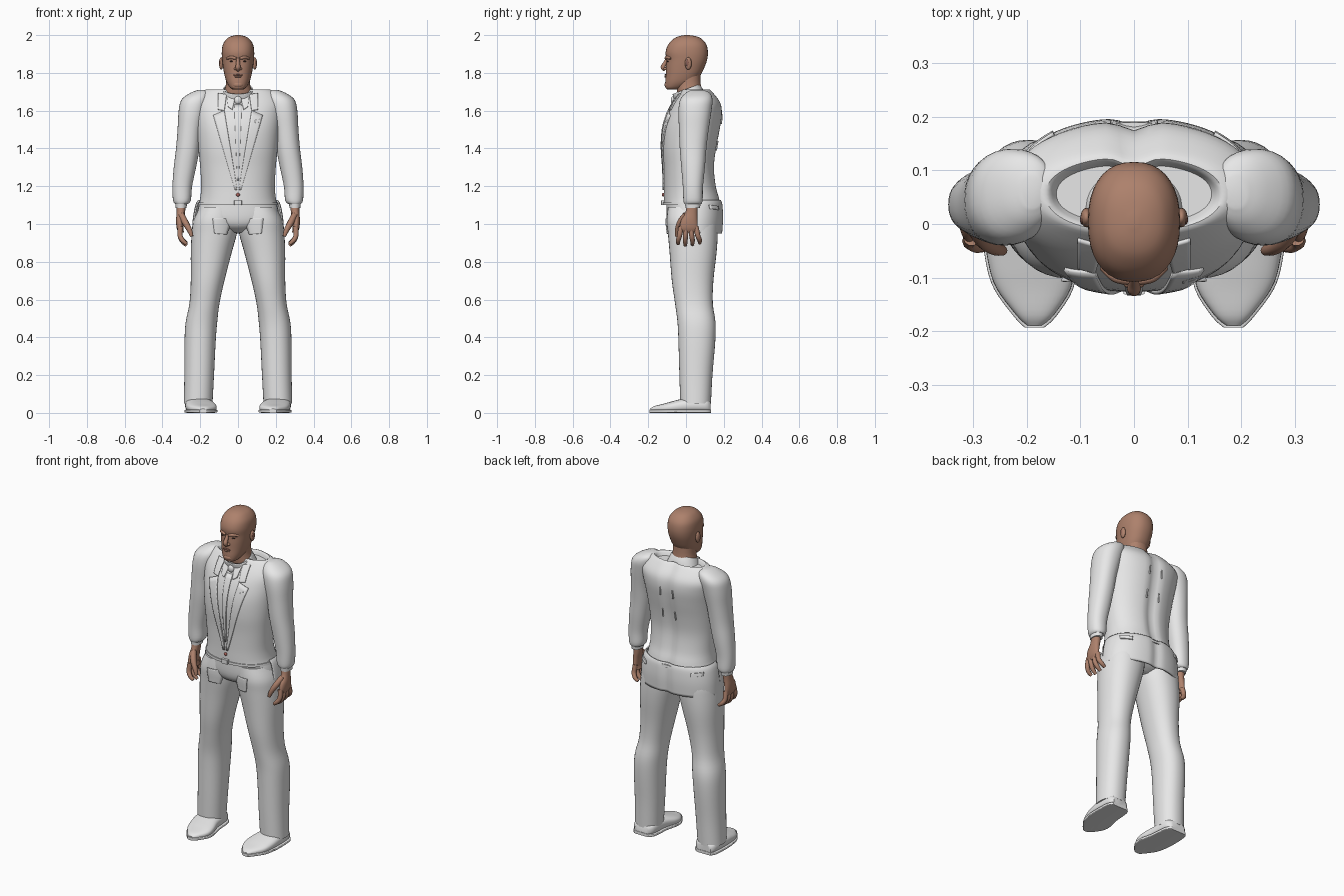
import bpy, bmesh, math
from mathutils import Vector, Matrix
from mathutils.bvhtree import BVHTree

if "Cube" in bpy.data.objects:
    bpy.data.objects.remove(bpy.data.objects["Cube"])


def material(name, r, g, b):
    m = bpy.data.materials.new(name)
    m.use_nodes = True
    m.diffuse_color = (r, g, b, 1)
    m.node_tree.nodes["Principled BSDF"].inputs["Base Color"].default_value = (r, g, b, 1)
    return m


CLOTH = material("pale grey cloth", .8, .8, .8)
SKIN = material("brown skin", .42, .22, .15)
LIP = material("dark lip", .27, .12, .09)
EYE = material("dark eye", .05, .03, .025)
BUTTON = material("red button", .4, .12, .1)
made = []


def finish(name, data, mat, mirror=False, thick=0):
    ob = bpy.data.objects.new(name, data)
    bpy.context.collection.objects.link(ob)
    data.materials.append(mat)
    if thick:
        mod = ob.modifiers.new("thickness", "SOLIDIFY")
        mod.thickness, mod.offset = thick, 0
    if mirror:
        ob.modifiers.new("mirror", "MIRROR")
    made.append(ob)
    return ob


def from_bmesh(name, bm, mat, **kw):
    bmesh.ops.recalc_face_normals(bm, faces=bm.faces[:])
    me = bpy.data.meshes.new(name)
    bm.to_mesh(me)
    bm.free()
    return finish(name, me, mat, **kw)


def refine(rings, steps=4):
    """Catmull-Rom interpolation between cross-sections."""
    out = []
    for i in range(len(rings) - 1):
        p = [rings[max(0, min(len(rings) - 1, i + k))] for k in (-1, 0, 1, 2)]
        for s in range(steps):
            t = s / steps
            out.append([b + t * (c - a) / 2 + t * t * (a - 2.5 * b + 2 * c - d / 2)
                        + t ** 3 * (1.5 * (b - c) + (d - a) / 2)
                        for a, b, c, d in zip(*p)])
    return out + [list(rings[-1])]


def loft(name, rings, mat, n=2.2, axis="z", arc=None, groove=0, segs=36, tilt=0, **kw):
    """Rings are (position, min a, max a, min b, max b) along an axis."""
    bm = bmesh.new()
    rows = []
    lo, hi = arc or (0, 360)
    for t, a0, a1, b0, b1 in refine(rings):
        row = []
        for i in range(segs + (1 if arc else 0)):
            ang = math.radians(lo + (hi - lo) * i / segs)
            c, s = math.cos(ang), math.sin(ang)
            a = (a0 + a1) / 2 + (a1 - a0) / 2 * math.copysign(abs(c) ** (2 / n), c)
            b = (b0 + b1) / 2 + (b1 - b0) / 2 * math.copysign(abs(s) ** (2 / n), s)
            if groove and s > 0:
                b -= groove * math.exp(-(a / .03) ** 2)
            row.append(bm.verts.new((a, b, t) if axis == "z" else (a, t, b)))
        rows.append(row)
    for r, q in zip(rows, rows[1:]):
        for i in range(segs):
            j = (i + 1) % len(r)
            bm.faces.new((r[i], r[j], q[j], q[i]))
    if not arc:
        bm.faces.new(rows[0])
        bm.faces.new(rows[-1])
    if tilt:
        mid = Vector((0, .03, rings[0][0]))
        bmesh.ops.rotate(bm, verts=bm.verts[:], cent=mid, matrix=Matrix.Rotation(tilt, 3, "X"))
    return from_bmesh(name, bm, mat, **kw)


def ball(name, centre, size, mat, mirror=True):
    bm = bmesh.new()
    bmesh.ops.create_uvsphere(bm, u_segments=20, v_segments=12, radius=1)
    bmesh.ops.transform(bm, verts=bm.verts[:],
                        matrix=Matrix.Translation(centre) @ Matrix.Diagonal((*size, 1)))
    return from_bmesh(name, bm, mat, mirror=mirror)


def tube(name, path, mat, mirror=True):
    """Path points are (x, y, z, radius)."""
    cu = bpy.data.curves.new(name, "CURVE")
    cu.dimensions, cu.bevel_depth, cu.bevel_resolution = "3D", 1, 3
    cu.use_fill_caps = True
    sp = cu.splines.new("POLY")
    pts = refine(path)
    sp.points.add(len(pts) - 1)
    for p, (x, y, z, r) in zip(sp.points, pts):
        p.co, p.radius = (x, y, z, 1), r
    return finish(name, cu, mat, mirror=mirror)


def plate(name, target, corners, side=-1, mat=CLOTH, mirror=True, thick=.008):
    """Four (x, z) corners laid onto the surface of a target part."""
    bpy.context.view_layer.update()
    tree = BVHTree.FromObject(target, bpy.context.evaluated_depsgraph_get())
    a, b, c, d = (Vector(p) for p in corners)
    bm = bmesh.new()
    grid = []
    for i in range(17):
        row = []
        for j in range(7):
            p = a.lerp(b, j / 6).lerp(d.lerp(c, j / 6), i / 16)
            hit = tree.ray_cast(Vector((p.x, side, p.y)), Vector((0, -side, 0)))[0]
            y = hit.y if hit else -.02
            row.append(bm.verts.new((p.x, y + side * .003, p.y)))
        grid.append(row)
    for r, q in zip(grid, grid[1:]):
        for j in range(6):
            bm.faces.new((r[j], r[j + 1], q[j + 1], q[j]))
    return from_bmesh(name, bm, mat, mirror=mirror, thick=thick)


# Jacket body with a hollow neckline
torso = loft("jacket_body", [
    (1.105, -.208, .208, -.117, .185), (1.14, -.2, .2, -.117, .178),
    (1.2, -.195, .195, -.117, .162), (1.3, -.2, .2, -.12, .152),
    (1.4, -.21, .21, -.127, .163), (1.5, -.22, .22, -.122, .182),
    (1.58, -.23, .23, -.1, .193), (1.64, -.235, .235, -.07, .185),
    (1.69, -.205, .205, -.035, .15), (1.712, -.165, .165, -.015, .125),
    (1.685, -.145, .145, .0, .112)], CLOTH, groove=.018, segs=64)

# Jacket tail behind the hips, open at the front
tail = loft("jacket_tail", [
    (1.125, -.208, .208, -.1, .185), (1.1, -.222, .222, -.1, .192),
    (1.03, -.235, .235, -.1, .195), (.95, -.24, .24, -.1, .19)],
    CLOTH, arc=(-12, 192), groove=.012, segs=64, thick=.008)
loft("jacket_hem_band", [(1.1, -.212, .212, -.122, .192), (1.115, -.21, .21, -.122, .19)],
     CLOTH, segs=48)

# Sleeves and cuffs
loft("sleeves", [
    (1.105, .268, .332, -.008, .08), (1.125, .25, .344, -.014, .088),
    (1.2, .243, .347, -.017, .09), (1.3, .222, .34, -.025, .1),
    (1.4, .203, .328, -.033, .108), (1.5, .19, .32, -.037, .12),
    (1.6, .165, .314, -.04, .135), (1.66, .15, .298, -.03, .14),
    (1.695, .15, .25, .0, .125), (1.71, .17, .21, .03, .09)], CLOTH, mirror=True)
loft("shirt_cuffs", [(1.085, .272, .33, -.003, .074), (1.115, .27, .333, -.006, .078)],
     CLOTH, mirror=True)

# Trousers
pelvis = loft("trouser_seat", [
    (.955, -.06, .06, -.04, .1), (.985, -.15, .15, -.085, .15),
    (1.03, -.215, .215, -.102, .165), (1.11, -.205, .205, -.104, .16)], CLOTH)
legs = loft("trouser_legs", [
    (.05, .135, .287, -.03, .132), (.2, .127, .284, -.035, .14),
    (.38, .118, .283, -.04, .155), (.48, .11, .277, -.045, .156),
    (.58, .098, .257, -.058, .142), (.7, .072, .25, -.075, .145),
    (.85, .033, .25, -.087, .162), (.95, .006, .245, -.096, .168),
    (1.02, .002, .235, -.102, .165), (1.09, .01, .2, -.095, .145)], CLOTH, mirror=True)

# Shoes and soles
shoe = [(.13, .165, .255, .0, .06), (.1, .14, .275, .0, .08), (.0, .13, .28, .0, .078),
        (-.07, .114, .273, .0, .062), (-.12, .118, .257, .0, .048),
        (-.17, .15, .22, .0, .035), (-.19, .172, .2, .003, .022)]
loft("shoes", shoe, CLOTH, n=2.6, axis="y", mirror=True)
loft("shoe_soles", [(y * 1.02, a - .004, b + .004, 0, .018) for y, a, b, _, _ in shoe],
     CLOTH, n=6, axis="y", mirror=True)

# Lapels, shirt front, tie and pockets
plate("lapels", torso, [(.004, 1.18), (.016, 1.18), (.13, 1.575), (.072, 1.6)])
plate("collar_lapels", torso, [(.072, 1.6), (.105, 1.605), (.105, 1.69), (.06, 1.685)])
plate("tie", torso, [(-.004, 1.23), (.004, 1.23), (.02, 1.63), (-.02, 1.63)], mirror=False)
plate("shirt_collar_points", torso, [(.03, 1.605), (.052, 1.62), (.06, 1.685), (.014, 1.67)])
plate("breast_pocket", torso, [(.09, 1.535), (.12, 1.54), (.12, 1.555), (.09, 1.55)],
      mirror=False)
plate("front_pocket_flaps", legs, [(.06, .945), (.125, .95), (.135, 1.03), (.03, 1.03)])
plate("side_pocket_flaps", tail, [(.15, 1.075), (.205, 1.08), (.205, 1.1), (.15, 1.095)], side=1)
for z in (1.39, 1.53):
    plate("back_tucks", torso, [(.04, z), (.046, z), (.043, z + .05), (.039, z + .05)], side=1)
ball("tie_knot", (0, -.066, 1.655), (.02, .014, .022), CLOTH, False)
ball("jacket_button", (0, -.12, 1.155), (.01, .007, .01), BUTTON, False)
loft("belt_buckle", [(1.1, -.02, .02, -.132, -.11), (1.125, -.02, .02, -.132, -.11)],
     CLOTH, n=8, mirror=False)

# Neck and standing shirt collar
loft("neck", [(1.64, -.1, .1, -.03, .1), (1.69, -.078, .078, -.045, .09),
              (1.74, -.064, .064, -.05, .078), (1.82, -.062, .062, -.05, .075)], SKIN)
loft("shirt_collar", [(1.66, -.095, .095, -.05, .1), (1.69, -.085, .085, -.055, .1),
                      (1.72, -.075, .075, -.052, .095)],
     CLOTH, arc=(0, 360), tilt=.35, thick=.007)

# Head
loft("head", [
    (1.712, -.025, .025, -.098, -.04), (1.722, -.042, .042, -.108, -.01),
    (1.75, -.06, .06, -.11, .045), (1.79, -.072, .072, -.107, .078),
    (1.83, -.079, .079, -.106, .098), (1.87, -.084, .084, -.104, .112),
    (1.91, -.086, .086, -.108, .116), (1.95, -.08, .08, -.094, .108),
    (1.98, -.06, .06, -.066, .083), (1.994, -.036, .036, -.038, .053),
    (2.0, -.008, .008, -.005, .015)], SKIN, n=2.3)

# Face
tube("nose", [(0, -.1, 1.875, .008), (0, -.112, 1.85, .011), (0, -.122, 1.83, .013),
              (0, -.11, 1.815, .01)], SKIN, False)
ball("nostrils", (.012, -.107, 1.822), (.009, .012, .008), SKIN)
tube("brows", [(.01, -.107, 1.876, .007), (.035, -.1, 1.882, .009), (.06, -.08, 1.876, .006)],
     SKIN)
ball("eyes", (.033, -.095, 1.861), (.012, .006, .004), EYE)
ball("upper_lip", (0, -.108, 1.789), (.025, .007, .004), LIP, False)
ball("lower_lip", (0, -.108, 1.78), (.02, .007, .005), SKIN, False)
ball("chin", (0, -.095, 1.737), (.03, .019, .018), SKIN, False)
ball("ears", (.089, .012, 1.85), (.011, .018, .033), SKIN)
ball("ear_hollows", (.097, .008, 1.852), (.004, .009, .018), LIP)

# Hands
loft("palms", [(.955, .285, .315, -.032, .06), (.98, .29, .325, -.034, .062),
               (1.02, .286, .328, -.026, .06), (1.06, .28, .325, -.004, .06),
               (1.11, .278, .324, .006, .062)], SKIN, mirror=True)
for i, finger in enumerate(("index", "middle", "ring", "little")):
    y = -.026 + .026 * i
    spread = (i - 1.3) * .006
    tip = .885 + .008 * abs(i - 1.2)
    tube(finger + "_fingers", [(.304, y, .985, .015), (.307, y + spread, .94, .0135),
                               (.293, y + spread * 2, (tip + .93) / 2, .0125),
                               (.272, y + spread * 2, tip, .009)], SKIN)
tube("thumbs", [(.3, .0, 1.05, .016), (.28, -.03, 1.01, .017),
                (.258, -.045, .97, .014), (.245, -.05, .935, .009)], SKIN)

# Smooth shading that keeps creases
bpy.ops.object.select_all(action="DESELECT")
for ob in made:
    if ob.type == "MESH":
        ob.select_set(True)
        bpy.context.view_layer.objects.active = ob
bpy.ops.object.shade_smooth_by_angle(angle=math.radians(40))
